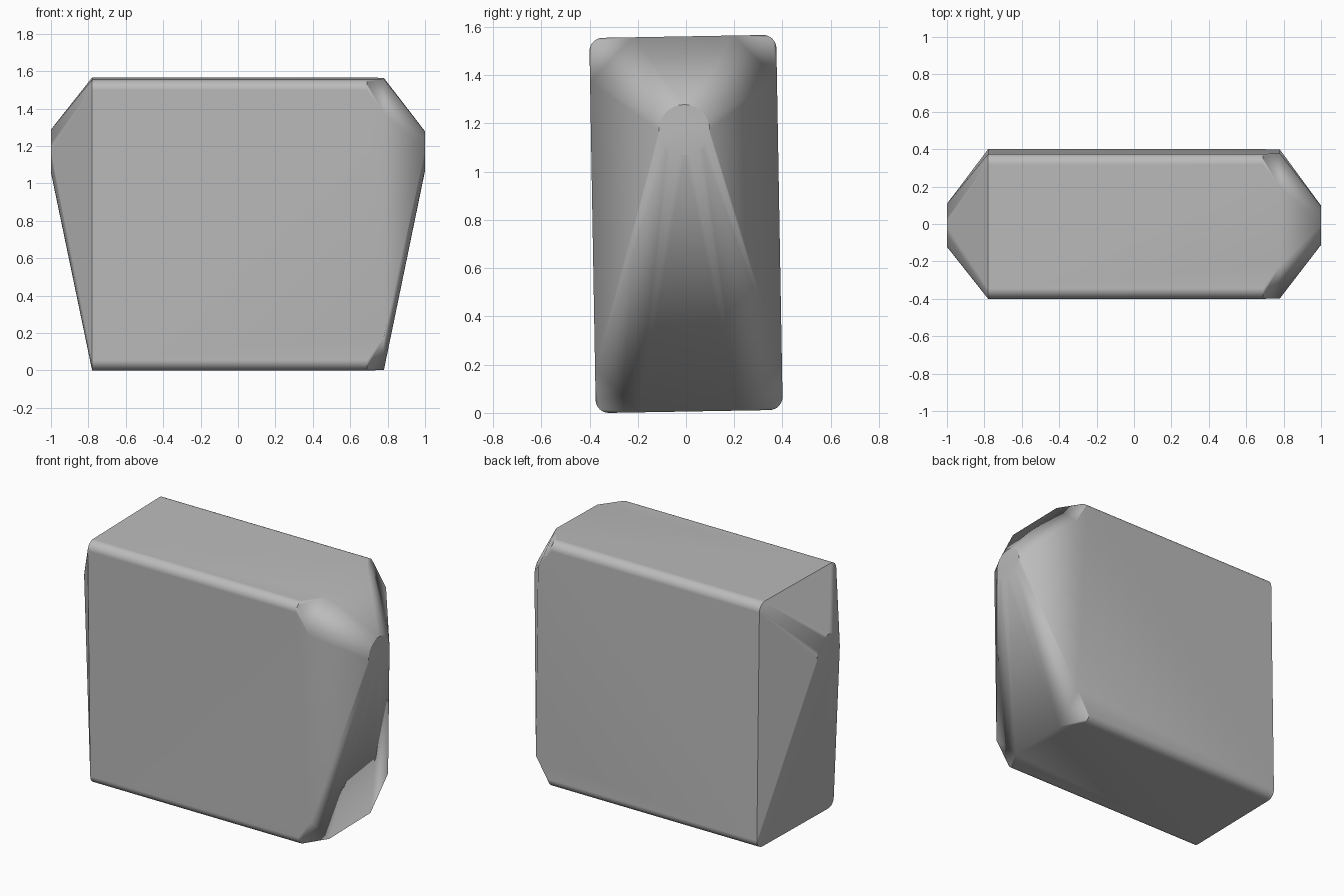
import bpy
import bmesh
from math import sin, cos, pi, radians
from mathutils import Matrix, Vector

cube = bpy.data.objects.get("Cube")
if cube:
    bpy.data.objects.remove(cube, do_unlink=True)

HALF_Y, HALF_Z = 0.3875, 0.7775   # half size of the block section
ROUND = 0.055                     # rounding of the long edges
CUT = 0.18                        # corner cut on the left end
NUB_Z = 0.39                      # height of the end caps above the centre


def rounded_section(x, steps=8):
    """Rounded rectangle across the x axis."""
    points = []
    for quarter, (sy, sz) in enumerate([(1, 1), (-1, 1), (-1, -1), (1, -1)]):
        for i in range(steps + 1):
            a = (quarter + i / steps) * pi / 2
            points.append(Vector((x, sy * (HALF_Y - ROUND) + ROUND * cos(a),
                                  sz * (HALF_Z - ROUND) + ROUND * sin(a))))
    return points


def cut_section(x):
    """Rectangle with its corners cut off."""
    points = []
    for sy in (-1, 1):
        for sz in (-1, 1):
            points.append(Vector((x, sy * (HALF_Y - CUT), sz * HALF_Z)))
            points.append(Vector((x, sy * HALF_Y, sz * (HALF_Z - CUT))))
    return points


def round_cap(x, radius, steps=32):
    """Small disc at the tip of an end."""
    return [Vector((x, radius * cos(2 * pi * i / steps),
                    NUB_Z + radius * sin(2 * pi * i / steps)))
            for i in range(steps)]


# Block with a tapered end on each side, one end with cut corners
bm = bmesh.new()
sections = (round_cap(-1, 0.115) + rounded_section(-0.78)
            + rounded_section(0.69) + cut_section(0.78) + round_cap(1, 0.105))
for point in sections:
    bm.verts.new(point)
hull = bmesh.ops.convex_hull(bm, input=bm.verts[:])
unused = {v for v in hull["geom_interior"] + hull["geom_unused"]
          if isinstance(v, bmesh.types.BMVert)}
bmesh.ops.delete(bm, geom=list(unused), context="VERTS")
bmesh.ops.dissolve_limit(bm, angle_limit=0.005, verts=bm.verts[:], edges=bm.edges[:])

# Slight lean, then stand on the ground
bm.transform(Matrix.Rotation(radians(1), 4, "X"))
lowest = min(v.co.z for v in bm.verts)
bm.transform(Matrix.Translation((0, 0, -lowest)))
bmesh.ops.recalc_face_normals(bm, faces=bm.faces[:])

mesh = bpy.data.meshes.new("tapered_block")
bm.to_mesh(mesh)
bm.free()
block = bpy.data.objects.new("tapered_block", mesh)
bpy.context.collection.objects.link(block)

# Plain grey
grey = bpy.data.materials.new("plain_grey")
grey.use_nodes = True
colour = (0.5, 0.5, 0.5, 1)
grey.diffuse_color = colour
grey.node_tree.nodes["Principled BSDF"].inputs["Base Color"].default_value = colour
mesh.materials.append(grey)

# Smooth roundings with crisp edges
bpy.ops.object.select_all(action="DESELECT")
block.select_set(True)
bpy.context.view_layer.objects.active = block
bpy.ops.object.shade_smooth_by_angle(angle=radians(30))
normals = block.modifiers.new("even_shading", "WEIGHTED_NORMAL")
normals.keep_sharp = True
